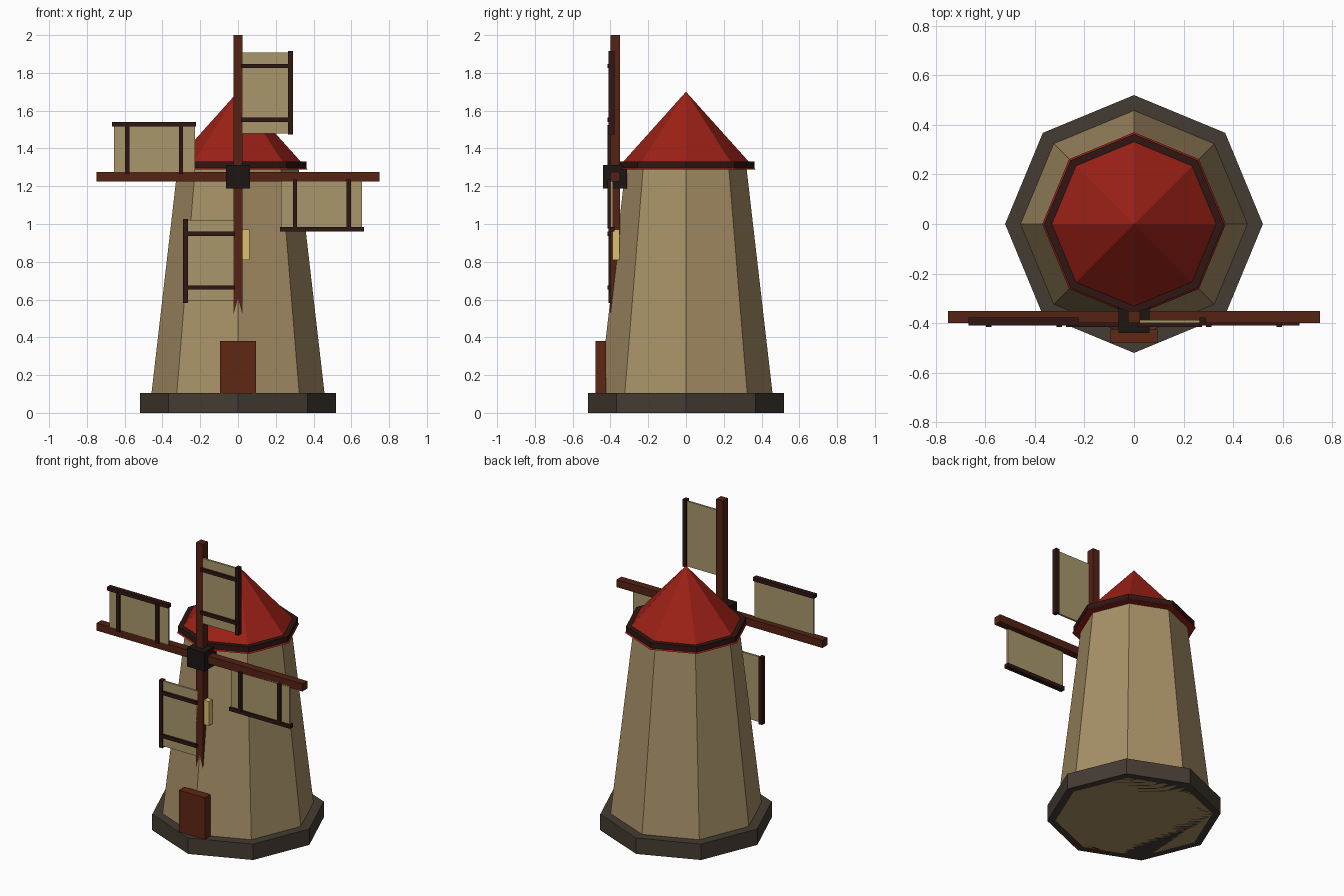
import bpy, bmesh, math
from mathutils import Matrix, Vector

if "Cube" in bpy.data.objects:
    bpy.data.objects.remove(bpy.data.objects["Cube"])


def material(name, rgb):
    m = bpy.data.materials.new(name)
    m.diffuse_color = (*rgb, 1)
    m.use_nodes = True
    m.node_tree.nodes["Principled BSDF"].inputs["Base Color"].default_value = m.diffuse_color
    return m


STONE = material("stone", (0.06, 0.045, 0.032))
PLASTER = material("plaster", (0.39, 0.28, 0.135))
ROOF = material("roof_red", (0.33, 0.015, 0.008))
WOOD = material("wood", (0.09, 0.016, 0.007))
DARK = material("dark_wood", (0.028, 0.008, 0.006))
IRON = material("iron", (0.012, 0.008, 0.007))
CLOTH = material("cloth", (0.40, 0.31, 0.15))
DOOR = material("door_wood", (0.115, 0.02, 0.007))
GLOW = material("window_yellow", (0.72, 0.52, 0.16))


def finish(name, bm, mat):
    mesh = bpy.data.meshes.new(name)
    bm.to_mesh(mesh)
    bm.free()
    mesh.materials.append(mat)
    ob = bpy.data.objects.new(name, mesh)
    bpy.context.collection.objects.link(ob)
    return ob


def octagon(name, r1, r2, z1, z2, mat):
    bm = bmesh.new()
    bmesh.ops.create_cone(bm, cap_ends=True, segments=8, radius1=r1, radius2=r2, depth=z2 - z1,
                          matrix=Matrix.Translation((0, 0, (z1 + z2) / 2)))
    return finish(name, bm, mat)


def box(name, x, y, z, mat, transform=Matrix()):
    bm = bmesh.new()
    centre = Vector([(a + b) / 2 for a, b in (x, y, z)])
    size = [b - a for a, b in (x, y, z)]
    bmesh.ops.create_cube(bm, size=1, matrix=transform @ Matrix.Translation(centre)
                          @ Matrix.Diagonal((*size, 1)))
    return finish(name, bm, mat)


# Tower and roof
octagon("foundation", 0.52, 0.52, 0, 0.105, STONE)
octagon("tower", 0.47, 0.32, 0, 1.30, PLASTER)
octagon("roof", 0.37, 0, 1.288, 1.70, ROOF)
octagon("roof_band", 0.363, 0.363, 1.295, 1.331, DARK)

# Door and window
box("door", (-0.095, 0.095), (-0.48, -0.423), (0, 0.38), DOOR)
box("window", (-0.06, 0.06), (-0.39, -0.352), (0.81, 0.97), GLOW)

# Hub and crossed spars
HUB_Z = 1.25
box("hub", (-0.0625, 0.0625), (-0.44, -0.313), (HUB_Z - 0.0625, HUB_Z + 0.0625), IRON)
box("vertical_spar", (-0.025, 0.025), (-0.40, -0.35), (HUB_Z - 0.75, HUB_Z + 0.75), WOOD)
box("horizontal_spar", (-0.75, 0.75), (-0.40, -0.35), (HUB_Z - 0.025, HUB_Z + 0.025), WOOD)

# Four sails, each a quarter turn around the hub
for i in range(4):
    t = Matrix.Translation((0, 0, HUB_Z)) @ Matrix.Rotation(i * math.pi / 2, 4, 'Y')
    box(f"sail_cloth_{i}", (0.015, 0.275), (-0.40, -0.387), (0.228, 0.657), CLOTH, t)
    box(f"sail_edge_{i}", (0.265, 0.29), (-0.41, -0.378), (0.223, 0.667), DARK, t)
    for j, z in enumerate((0.302, 0.586)):
        box(f"sail_batten_{i}_{j}", (0.015, 0.275), (-0.415, -0.395), (z - 0.011, z + 0.011), DARK, t)
